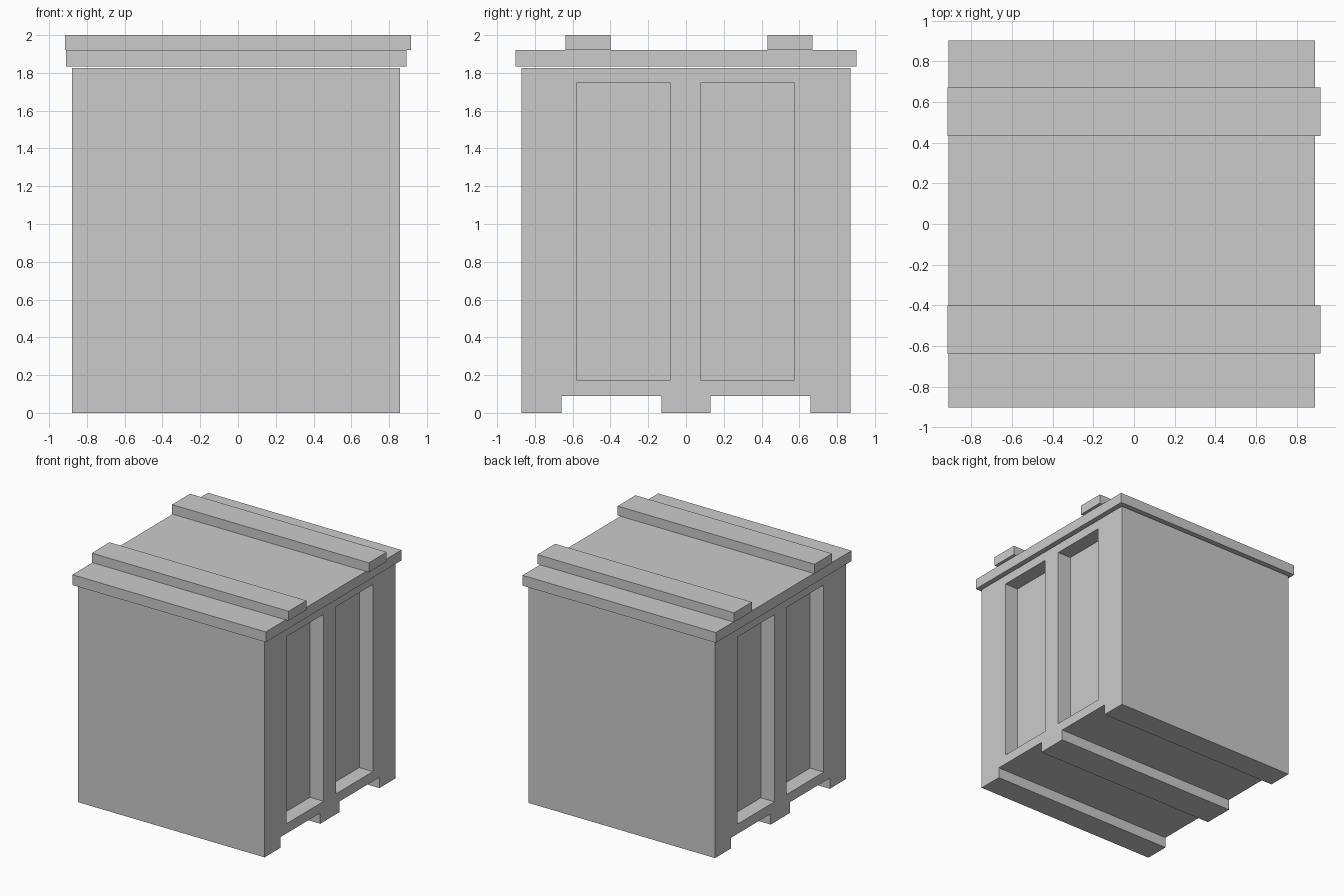
import bpy, bmesh

if "Cube" in bpy.data.objects:
    bpy.data.objects.remove(bpy.data.objects["Cube"])


def add_object(name, bm):
    bmesh.ops.recalc_face_normals(bm, faces=bm.faces)
    mesh = bpy.data.meshes.new(name)
    bm.to_mesh(mesh)
    bm.free()
    obj = bpy.data.objects.new(name, mesh)
    bpy.context.collection.objects.link(obj)
    return obj


def box(name, xs, ys, zs):
    bm = bmesh.new()
    bmesh.ops.create_cube(bm, size=1)
    for v in bm.verts:
        v.co = [r[0] if c < 0 else r[1] for c, r in zip(v.co, (xs, ys, zs))]
    return add_object(name, bm)


def extrude_x(name, profile, x0, x1):
    bm = bmesh.new()
    face = bm.faces.new([bm.verts.new((x0, y, z)) for y, z in profile])
    out = bmesh.ops.extrude_face_region(bm, geom=[face])
    moved = [g for g in out["geom"] if isinstance(g, bmesh.types.BMVert)]
    bmesh.ops.translate(bm, verts=moved, vec=(x1 - x0, 0, 0))
    return add_object(name, bm)


# Crate body with three runners left by two grooves underneath
X0, X1 = -0.88, 0.857
half = [(0.13, 0.09), (0.13, 0), (0.13, 0.09), (0.658, 0.09), (0.658, 0), (0.87, 0), (0.87, 1.826)]
right = [half[1]] + half[2:]
left = [(-y, z) for y, z in reversed(right)]
body = extrude_x("crate_body", right + left, X0, X1)

# Tall recessed panels on both sides
DEPTH = 0.127
for side, xs in (("left", (X0 - 0.1, X0 + DEPTH)), ("right", (X1 - DEPTH, X1 + 0.1))):
    for pos, ys in (("front", (-0.576, -0.084)), ("back", (0.08, 0.572))):
        cutter = box(f"{side}_{pos}_recess_cutter", xs, ys, (0.172, 1.748))
        cutter.hide_render = True
        cutter.display_type = 'WIRE'
        mod = body.modifiers.new(cutter.name, 'BOOLEAN')
        mod.operation = 'DIFFERENCE'
        mod.solver = 'EXACT'
        mod.object = cutter

# Bake the recesses and clear the cutters
bpy.context.view_layer.update()
evaluated = body.evaluated_get(bpy.context.evaluated_depsgraph_get())
body.data = bpy.data.meshes.new_from_object(evaluated)
cutters = [m.object for m in body.modifiers]
body.modifiers.clear()
for cutter in cutters:
    bpy.data.objects.remove(cutter)

# Lid, with a thin gap above the body
box("lid", (-0.911, 0.891), (-0.903, 0.903), (1.834, 1.921))

# Battens across the lid
for name, ys in (("front_batten", (-0.637, -0.4)), ("back_batten", (0.432, 0.67))):
    box(name, (-0.917, 0.917), ys, (1.921, 2.0))
